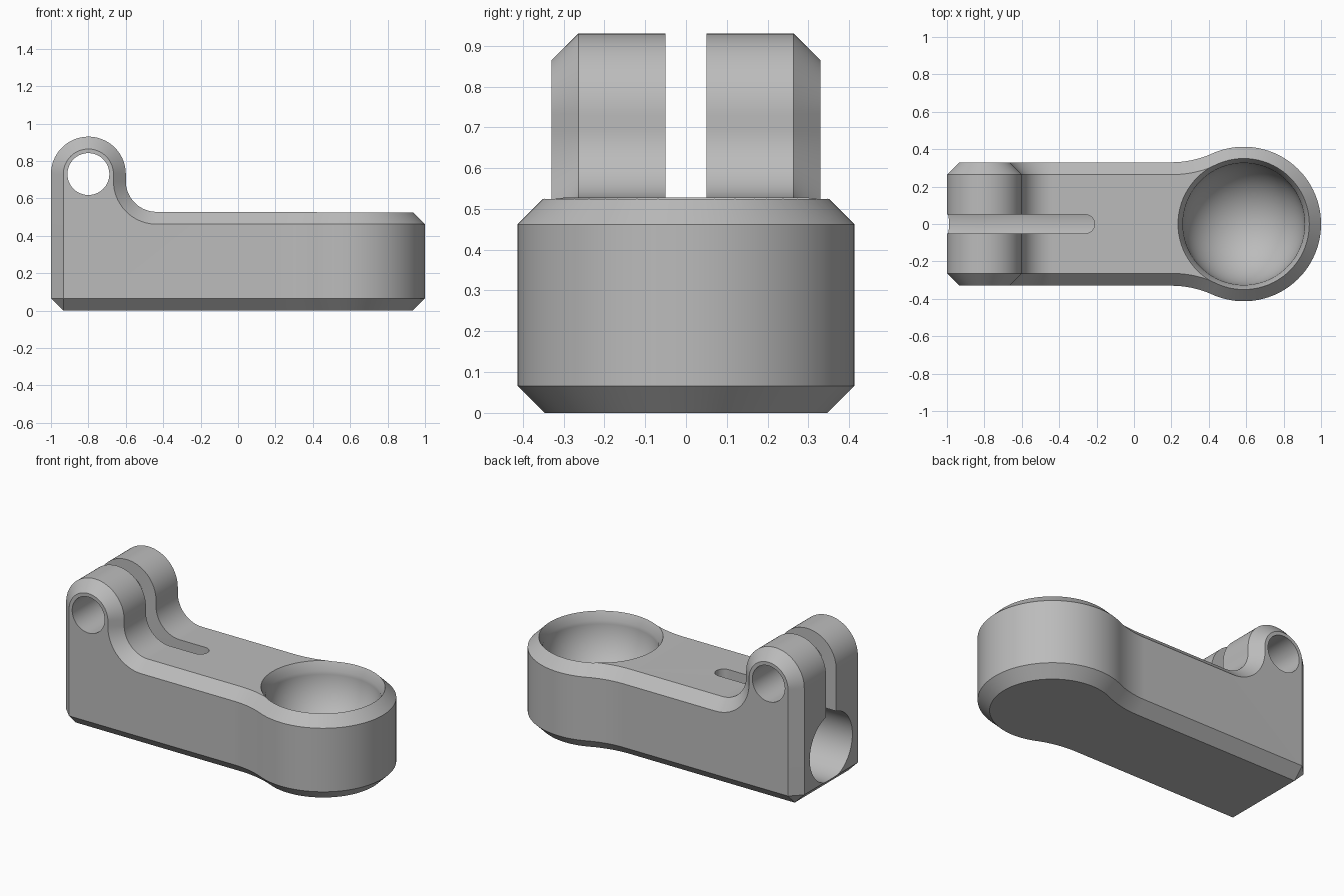
import bpy, bmesh, math
from math import cos, sin, pi, atan2
from mathutils import Matrix, Vector

if "Cube" in bpy.data.objects:
    bpy.data.objects.remove(bpy.data.objects["Cube"], do_unlink=True)

C = 0.066          # chamfer size
W = 0.33           # half width of the arm
H = 0.528          # arm height
SEAM = 0.2         # where the arm meets the round head
LUG_X, LUG_Z, LUG_R = -0.8, 0.73, 0.2
HEAD_X, HEAD_R = 0.587, 0.413


def arc(cx, cy, r, a0, a1, n):
    return [(cx + r * cos(a0 + (a1 - a0) * i / n),
             cy + r * sin(a0 + (a1 - a0) * i / n)) for i in range(n + 1)]


def loft(bm, rings, place):
    """Skin open 2D rings stacked at given levels and cap both ends."""
    loops = [[bm.verts.new(place(p, level)) for p in pts] for pts, level in rings]
    for a, b in zip(loops, loops[1:]):
        for i in range(len(a) - 1):
            bm.faces.new((a[i], a[i + 1], b[i + 1], b[i]))
    bm.faces.new(loops[0])
    bm.faces.new(loops[-1][::-1])


def finish(bm, name):
    bmesh.ops.remove_doubles(bm, verts=bm.verts, dist=1e-5)
    bmesh.ops.recalc_face_normals(bm, faces=bm.faces)
    mesh = bpy.data.meshes.new(name)
    bm.to_mesh(mesh)
    bm.free()
    obj = bpy.data.objects.new(name, mesh)
    bpy.context.collection.objects.link(obj)
    return obj


def side_profile(d):
    """Arm and lug seen from the side, inset by d."""
    r = 0.165
    pts = [(SEAM, H - d)]
    pts += arc(LUG_X + LUG_R + r, H + r, r + d, -pi / 2, -pi, 24)
    pts += arc(LUG_X, LUG_Z, LUG_R - d, 0, pi, 48)
    pts += [(-1 + d, C), (-1 + C, d), (SEAM, d)]
    return pts


def head_outline(d):
    """Flared neck and round head seen from the top, inset by d."""
    dx = HEAD_X - SEAM
    flare = (dx * dx + W * W - HEAD_R ** 2) / (2 * (HEAD_R - W))
    a = atan2(-(W + flare), dx)
    half = arc(SEAM, W + flare, flare + d, -pi / 2, a, 16)
    half += arc(HEAD_X, 0, HEAD_R - d, a + pi, 0, 40)
    return half + [(x, -y) for x, y in half[-2::-1]]


# Body: arm with lug, joined to the round head at the shared section
bm = bmesh.new()
loft(bm, [(side_profile(C), -W), (side_profile(0), -W + C),
          (side_profile(0), W - C), (side_profile(C), W)],
     lambda p, y: (p[0], y, p[1]))
loft(bm, [(head_outline(C), 0), (head_outline(0), C),
          (head_outline(0), H - C), (head_outline(C), H)],
     lambda p, z: (p[0], p[1], z))
body = finish(bm, "clamp_arm_body")


def cylinder(name, start, end, r, segments=64):
    a, b = Vector(start), Vector(end)
    bm = bmesh.new()
    turn = (b - a).to_track_quat('Z', 'Y').to_matrix().to_4x4()
    bmesh.ops.create_cone(bm, cap_ends=True, segments=segments, radius1=r, radius2=r,
                          depth=(b - a).length,
                          matrix=Matrix.Translation((a + b) / 2) @ turn)
    return finish(bm, name)


# Cutter for the clamping slot with its rounded end
bm = bmesh.new()
slot = [(-1.2, -0.05)] + arc(-0.26, 0, 0.05, -pi / 2, pi / 2, 16) + [(-1.2, 0.05)]
face = bm.faces.new([bm.verts.new((x, y, H / 2)) for x, y in slot])
top = bmesh.ops.extrude_face_region(bm, geom=[face])["geom"]
bmesh.ops.translate(bm, vec=(0, 0, 1),
                    verts=[v for v in top if isinstance(v, bmesh.types.BMVert)])
slot_cutter = finish(bm, "slot_cutter")

# Cutter for the spherical socket with its bevelled rim
bm = bmesh.new()
profile = [(0, 0.6), (0.387, 0.6)] + arc(0, 0.475, 0.326, 0, -pi / 2, 24)
verts = [bm.verts.new((HEAD_X + r, 0, z)) for r, z in profile]
edges = [bm.edges.new(pair) for pair in zip(verts, verts[1:])]
bmesh.ops.spin(bm, geom=verts + edges, cent=(HEAD_X, 0, 0), axis=(0, 0, 1),
               angle=2 * pi, steps=80)
socket_cutter = finish(bm, "socket_cutter")

cutters = [
    cylinder("bar_bore_cutter", (-1.2, 0, H / 2), (-0.2, 0, H / 2), 0.21),
    slot_cutter,
    cylinder("pin_hole_cutter", (LUG_X, -1, LUG_Z), (LUG_X, 1, LUG_Z), 0.112),
    socket_cutter,
]
for cutter in cutters:
    cutter.hide_render = True
    mod = body.modifiers.new(cutter.name, 'BOOLEAN')
    mod.operation = 'DIFFERENCE'
    mod.solver = 'EXACT'
    mod.object = cutter

# Bake the cuts and discard the cutters
graph = bpy.context.evaluated_depsgraph_get()
mesh = bpy.data.meshes.new_from_object(body.evaluated_get(graph))
body.modifiers.clear()
body.data = mesh
for cutter in cutters:
    bpy.data.objects.remove(cutter, do_unlink=True)

# Single grey material
grey = bpy.data.materials.new("plain_grey")
grey.use_nodes = True
colour = (0.5, 0.5, 0.5, 1)
grey.diffuse_color = colour
grey.node_tree.nodes["Principled BSDF"].inputs["Base Color"].default_value = colour
mesh.materials.clear()
mesh.materials.append(grey)

bpy.ops.object.select_all(action='DESELECT')
body.select_set(True)
bpy.context.view_layer.objects.active = body
bpy.ops.object.shade_smooth_by_angle(angle=math.radians(25))
